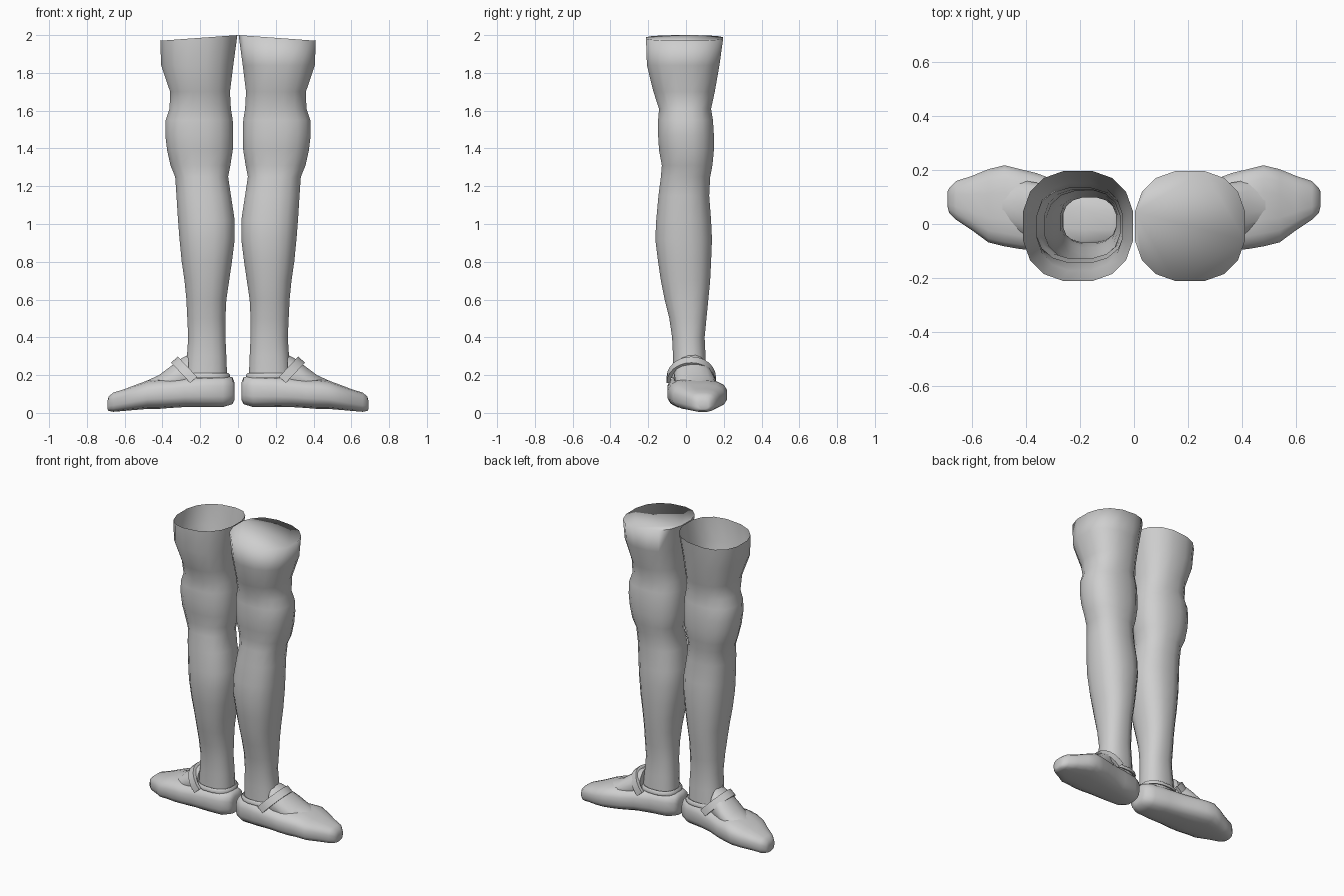
import bpy, bmesh, math

if "Cube" in bpy.data.objects:
    bpy.data.objects.remove(bpy.data.objects["Cube"])

grey = bpy.data.materials.new("plain grey")
grey.diffuse_color = (0.62, 0.62, 0.62, 1)
grey.use_nodes = True
grey.node_tree.nodes["Principled BSDF"].inputs["Base Color"].default_value = grey.diffuse_color


def oval(n, power):
    """Unit superellipse points, counter-clockwise."""
    pts = []
    for i in range(n):
        a = 2 * math.pi * (i + 0.5) / n
        c, s = math.cos(a), math.sin(a)
        pts.append((math.copysign(abs(c) ** (2 / power), c),
                    math.copysign(abs(s) ** (2 / power), s)))
    return pts


def loft(name, rings, side, cap_start=True, cap_end=True, angle=60):
    """Skin a list of rings; side = -1 mirrors the part across x = 0."""
    bm = bmesh.new()
    rows = [[bm.verts.new((side * x, y, z)) for x, y, z in ring] for ring in rings]
    n = len(rows[0])
    faces = [[a[j], a[(j + 1) % n], b[(j + 1) % n], b[j]]
             for a, b in zip(rows, rows[1:]) for j in range(n)]
    if cap_start:
        faces.append(rows[0][::-1])
    if cap_end:
        faces.append(rows[-1])
    for f in faces:
        bm.faces.new(f if side > 0 else f[::-1])
    mesh = bpy.data.meshes.new(name)
    bm.to_mesh(mesh)
    bm.free()
    mesh.materials.append(grey)
    ob = bpy.data.objects.new(name, mesh)
    bpy.context.collection.objects.link(ob)
    bpy.ops.object.select_all(action='DESELECT')
    ob.select_set(True)
    bpy.context.view_layer.objects.active = ob
    bpy.ops.object.shade_smooth_by_angle(angle=math.radians(angle))
    return ob


# z, inner x, outer x, front y, back y
LEG = [
    (0.17, .055, .285, -.07, .11), (0.30, .06, .272, -.07, .105),
    (0.40, .065, .265, -.075, .10), (0.50, .065, .27, -.09, .11),
    (0.60, .06, .275, -.115, .12), (0.70, .045, .285, -.135, .13),
    (0.80, .03, .30, -.15, .135), (0.92, .015, .312, -.165, .14),
    (1.02, .015, .32, -.16, .135), (1.15, .035, .328, -.148, .125),
    (1.25, .05, .335, -.135, .13), (1.31, .038, .36, -.13, .142),
    (1.39, .025, .378, -.145, .15), (1.47, .023, .388, -.15, .15),
    (1.55, .025, .386, -.15, .145), (1.61, .035, .365, -.145, .135),
    (1.70, .04, .362, -.175, .155), (1.84, .022, .41, -.21, .18),
    (1.985, .0, .415, -.215, .20),
]
# x, front y, back y, bottom z, top z
SHOE = [
    (.018, -.03, .06, .07, .16), (.03, -.065, .09, .045, .19),
    (.08, -.09, .115, .03, .20), (.18, -.10, .135, .03, .20),
    (.28, -.10, .16, .03, .19), (.36, -.10, .19, .025, .18),
    (.42, -.095, .205, .02, .18), (.48, -.085, .22, .02, .172),
    (.54, -.07, .205, .015, .15), (.60, -.025, .18, .01, .127),
    (.66, .015, .16, .005, .108), (.685, .04, .135, .01, .088),
    (.692, .065, .12, .02, .06),
]
INSTEP = [
    (.262, -.06, .12, .10, .31), (.30, -.065, .135, .10, .29),
    (.36, -.06, .155, .09, .245), (.42, -.045, .165, .08, .20),
    (.49, -.01, .15, .07, .168),
]


def upright_ring(z, x0, x1, y0, y1):
    ring = []
    for u, v in oval(16, 2.4):
        # the open rim rises towards the inner thigh
        rise = -0.015 * u if z > 1.95 else 0
        ring.append(((x0 + x1) / 2 + u * (x1 - x0) / 2,
                     (y0 + y1) / 2 + v * (y1 - y0) / 2, z + rise))
    return ring


def lengthwise_ring(power):
    def ring(x, y0, y1, z0, z1):
        return [(x, (y0 + y1) / 2 + u * (y1 - y0) / 2,
                 (z0 + z1) / 2 + v * (z1 - z0) / 2) for u, v in oval(16, power)]
    return ring


def strap_rings():
    """Flat band arching from the shoe sides over the instep."""
    rings = []
    for i in range(13):
        t = math.pi * (1 - i / 12)
        c, s = math.cos(t), math.sin(t)
        ring = []
        for scale, w in ((1.07, -1), (1.07, 1), (.9, 1), (.9, -1)):
            ring.append((.235 + .095 * s * scale + .018 * w,
                         .028 + .122 * c * scale,
                         .175 + .10 * s * scale - .016 * w))
        rings.append(ring[::-1])
    return rings


for side, word in ((-1, "left"), (1, "right")):
    # leg tube: one thigh is open, the other closed
    loft(word + "_leg", [upright_ring(*r) for r in LEG], side,
         cap_start=False, cap_end=side > 0, angle=100)
    loft(word + "_shoe", [lengthwise_ring(2.9)(*r) for r in SHOE], side)
    loft(word + "_instep", [lengthwise_ring(2.1)(*r) for r in INSTEP], side)
    loft(word + "_strap", strap_rings(), side, angle=40)
    # rolled collar of the shoe around the ankle
    collar = []
    for grow, z in ((.0, .19), (.014, .185), (.016, .20), (.006, .212), (-.002, .208)):
        collar.append(upright_ring(z, .055 - grow, .275 + grow, -.072 - grow, .112 + grow))
    loft(word + "_collar", collar, side, False, False)
